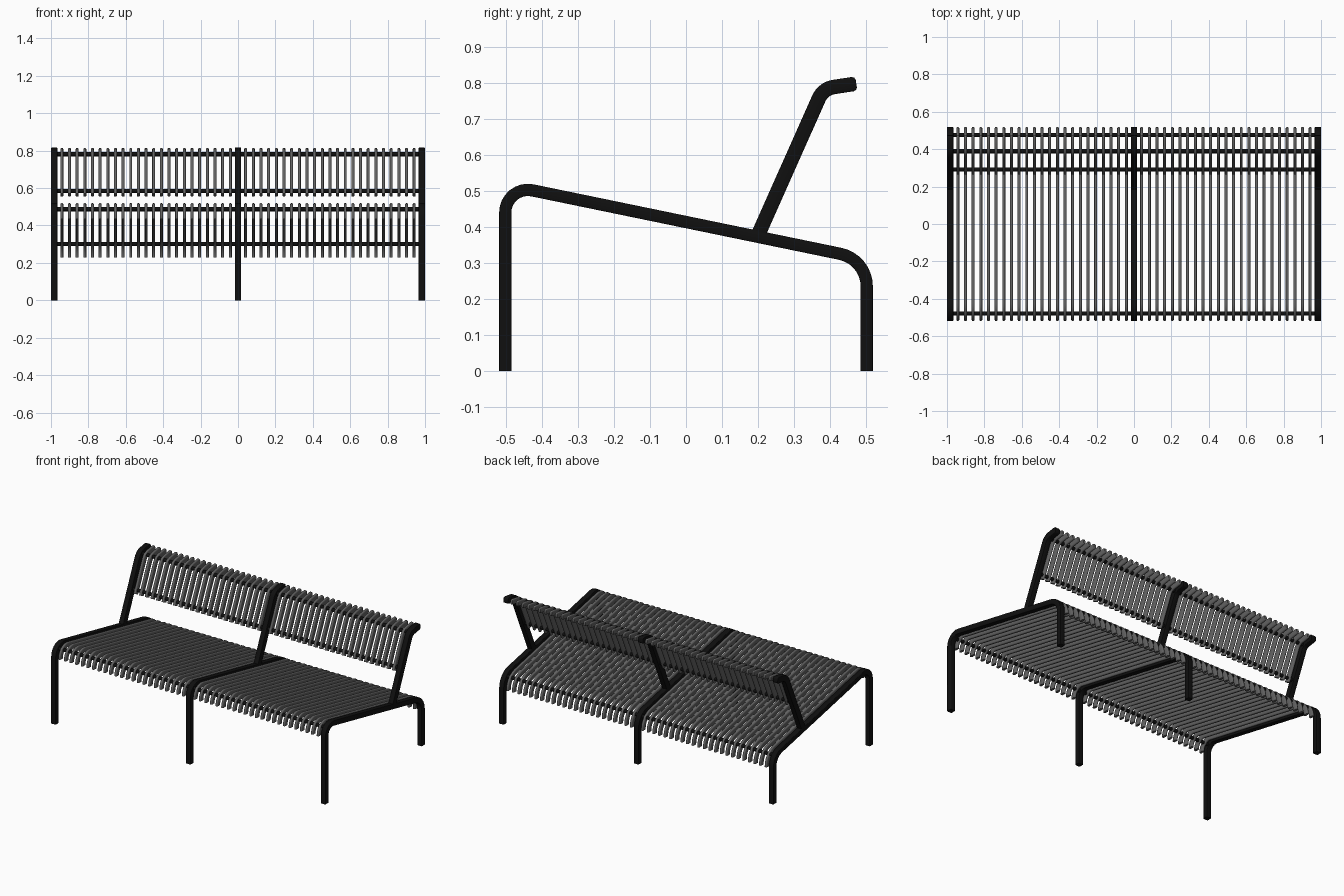
import bpy, bmesh, math
from mathutils import Vector

if "Cube" in bpy.data.objects:
    bpy.data.objects.remove(bpy.data.objects["Cube"])


def material(name, v):
    m = bpy.data.materials.new(name)
    m.diffuse_color = (v, v, v, 1)
    m.use_nodes = True
    m.node_tree.nodes["Principled BSDF"].inputs["Base Color"].default_value = m.diffuse_color
    return m


black = material("black_steel", 0.005)
grey = material("grey_slat", 0.12)


def fillet(points, tangents, steps=8):
    """Round the inner corners of a (y, z) polyline."""
    pts = [Vector(p) for p in points]
    out = [pts[0]]
    for i, t in enumerate(tangents, 1):
        c = pts[i]
        u = (pts[i - 1] - c).normalized()
        v = (pts[i + 1] - c).normalized()
        half = u.angle(v) / 2
        r = t * math.tan(half)
        centre = c + (u + v).normalized() * (r / math.sin(half))
        a, b = c + u * t - centre, c + v * t - centre
        total = a.angle(b)
        for k in range(steps + 1):
            s = k / steps
            w = (a * math.sin((1 - s) * total) + b * math.sin(s * total)) / math.sin(total)
            out.append(centre + w)
    out.append(pts[-1])
    return out


def rounded_rect(w, d, r, n=2):
    """Cross-section: half width w along x, half depth d across the path."""
    pts = []
    for q, (sx, sy) in enumerate([(1, 1), (-1, 1), (-1, -1), (1, -1)]):
        for k in range(n + 1):
            a = math.radians(90) * (q + k / n)
            pts.append((sx * (w - r) + r * math.cos(a), sy * (d - r) + r * math.sin(a)))
    return pts


def finish(name, bm, mat):
    bmesh.ops.recalc_face_normals(bm, faces=bm.faces)
    me = bpy.data.meshes.new(name)
    bm.to_mesh(me)
    bm.free()
    ob = bpy.data.objects.new(name, me)
    bpy.context.collection.objects.link(ob)
    me.materials.append(mat)
    bpy.ops.object.select_all(action='DESELECT')
    bpy.context.view_layer.objects.active = ob
    ob.select_set(True)
    bpy.ops.object.shade_smooth_by_angle(angle=math.radians(50))


def sweep(name, xs, profile, section, mat, soft_end=False):
    """Sweep a section along a (y, z) profile, repeated at each x."""
    path, size = list(profile), [1] * len(profile)
    if soft_end:
        d = (path[-1] - path[-2]).normalized()
        end = path.pop()
        path += [end - d * 0.01, end - d * 0.003, end]
        size = [1] * (len(path) - 2) + [0.85, 0.55]
    bm = bmesh.new()
    for x in xs:
        rings = []
        for i, p in enumerate(path):
            d0 = (p - path[max(i - 1, 0)]).normalized()
            d1 = (path[min(i + 1, len(path) - 1)] - p).normalized()
            t = (d0 + d1).normalized()
            nrm = Vector((-t.y, t.x))
            rings.append([bm.verts.new((x + a, *(p + nrm * b * size[i]))) for a, b in section])
        n = len(section)
        for r0, r1 in zip(rings, rings[1:]):
            for k in range(n):
                bm.faces.new((r0[k], r0[(k + 1) % n], r1[(k + 1) % n], r1[k]))
        bm.faces.new(rings[0])
        bm.faces.new(rings[-1])
    finish(name, bm, mat)


# side profiles shared by the frames and the slats
front, rear = (-0.502, 0.517), (0.502, 0.31)
bend, tip = (0.381, 0.784), (0.473, 0.798)
leg_frame = fillet([(-0.502, 0), front, rear, (0.502, 0)], [0.077, 0.075])
seat_slat = fillet([(-0.502, 0.435), front, rear, (0.502, 0.23)], [0.077, 0.075])
back_frame = fillet([(0.199, 0.375), bend, tip], [0.03])
back_slat = fillet([(0.281, 0.563), bend, tip], [0.03])

# three frames of square tube: legs with seat rail, and backrest posts
frame_x = (-0.983, 0, 0.983)
sweep("leg_and_seat_frames", frame_x, leg_frame, rounded_rect(0.017, 0.017, 0.003), black)
sweep("backrest_posts", frame_x, back_frame, rounded_rect(0.017, 0.02, 0.003), black, True)

# deep narrow slats filling both bays
step = 0.983 / 24
slat_x = [s * i * step for s in (-1, 1) for i in range(1, 24)]
slat = rounded_rect(0.008, 0.0165, 0.006)
sweep("seat_slats", slat_x, seat_slat, slat, grey)
sweep("backrest_slats", slat_x, back_slat, rounded_rect(0.008, 0.018, 0.006), grey, True)

# round cross bars threading through the slats
bm = bmesh.new()
for y, z in [(-0.478, 0.487), (0.475, 0.302), (0.292, 0.585), (0.389, 0.781)]:
    ring = bmesh.ops.create_cone(bm, cap_ends=True, segments=12, radius1=0.011,
                                 radius2=0.011, depth=1.96)["verts"]
    for v in ring:
        v.co = Vector((v.co.z, y + v.co.x, z + v.co.y))
finish("cross_bars", bm, black)
